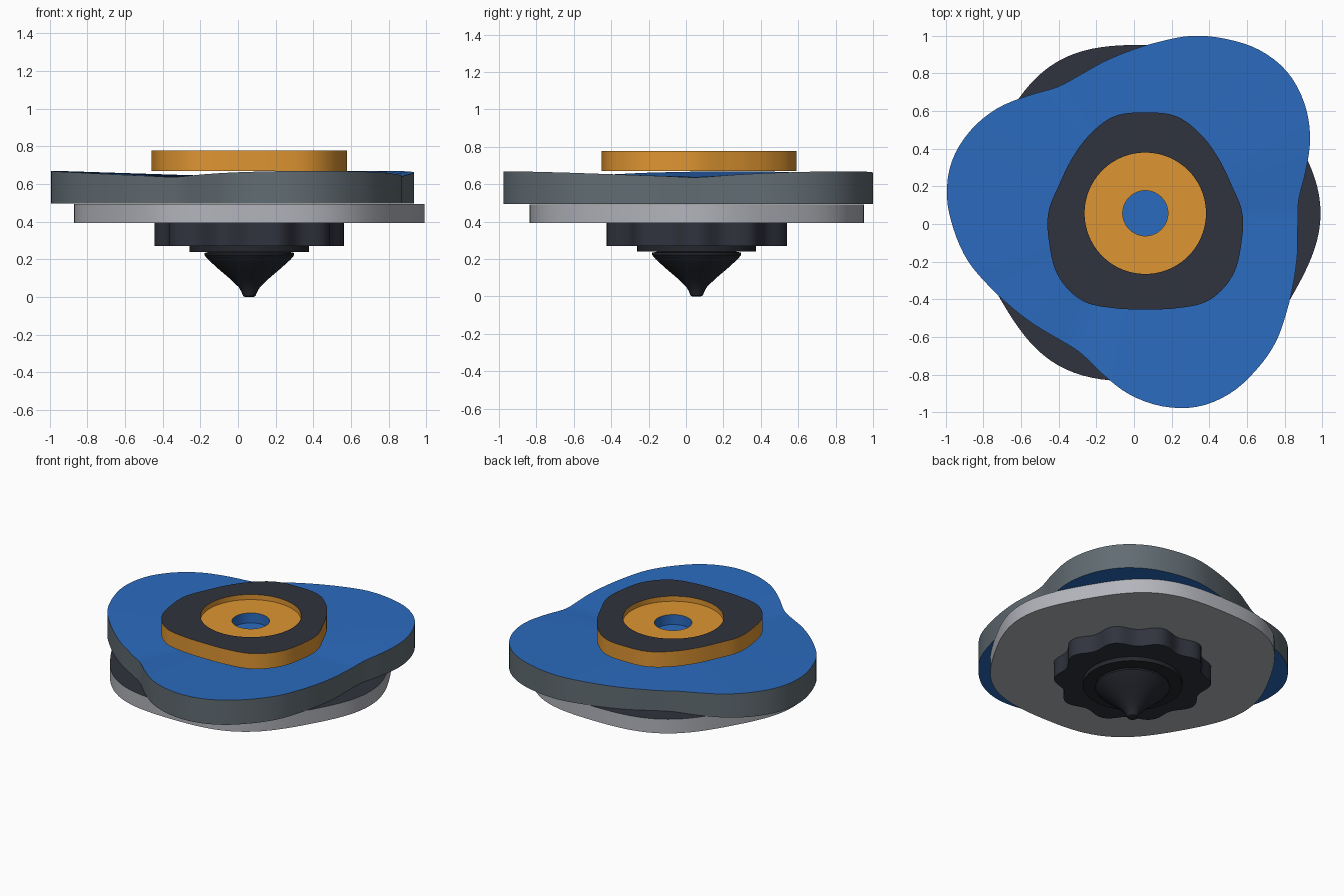
import bpy, bmesh, math

if "Cube" in bpy.data.objects:
    bpy.data.objects.remove(bpy.data.objects["Cube"])

CX, CY = 0.06, 0.057      # spin axis


def material(name, rgb):
    m = bpy.data.materials.new(name)
    m.diffuse_color = (*rgb, 1)
    m.use_nodes = True
    m.node_tree.nodes["Principled BSDF"].inputs["Base Color"].default_value = m.diffuse_color
    return m


BLUE = material("blue", (0.024, 0.147, 0.52))
SLATE = material("slate", (0.12, 0.15, 0.17))
ORANGE = material("orange", (0.73, 0.30, 0.032))
DARK = material("dark", (0.03, 0.033, 0.048))
STEEL = material("steel", (0.45, 0.46, 0.50))
BLACK = material("black", (0.018, 0.02, 0.027))


def periodic(samples, start, period):
    """Smooth closed curve of radius against angle (degrees)."""
    n = len(samples)

    def f(deg):
        u = ((deg - start) % period) / period * n
        i, t = int(u) % n, u - int(u)
        a, b, c, d = (samples[(i + k) % n] for k in (-1, 0, 1, 2))
        return 0.5 * (2*b + (c - a)*t + (2*a - 5*b + 4*c - d)*t*t
                      + (3*b - a - 3*c + d)*t**3)
    return f


def loft(name, rings, mats, bands, n=120):
    """Stack rings of (radius, height), numbers or functions of angle.
    bands: material of bottom cap, each band, then top cap."""
    bm = bmesh.new()
    val = lambda v, deg: v(deg) if callable(v) else v
    loops = []
    for r, z in rings:
        loop = []
        for i in range(n):
            deg = 360 * i / n
            a, rad = math.radians(deg), val(r, deg)
            loop.append(bm.verts.new((CX + rad*math.cos(a), CY + rad*math.sin(a), val(z, deg))))
        loops.append(loop)
    bm.faces.new(loops[0][::-1]).material_index = bands[0]
    for k in range(len(loops) - 1):
        lo, hi = loops[k], loops[k + 1]
        for i in range(n):
            j = (i + 1) % n
            bm.faces.new((lo[i], lo[j], hi[j], hi[i])).material_index = bands[k + 1]
    bm.faces.new(loops[-1]).material_index = bands[-1]
    me = bpy.data.meshes.new(name)
    bm.to_mesh(me)
    bm.free()
    for m in mats:
        me.materials.append(m)
    ob = bpy.data.objects.new(name, me)
    bpy.context.collection.objects.link(ob)
    bpy.ops.object.select_all(action='DESELECT')
    ob.select_set(True)
    bpy.context.view_layer.objects.active = ob
    bpy.ops.object.shade_smooth_by_angle(angle=math.radians(30))
    return ob


# Three-winged blue attack layer with a rising rim and a central bore
wing = periodic([.975, .915, .868, .835, .812, .817, .882, .965, 1.028, 1.063, 1.057, 1.02], 75, 120)
rim = lambda d: 0.637 + 0.032 * max(0.0, min(1.0, (wing(d) - 0.81) / 0.25)) ** 0.6
loft("attack_layer",
     [(wing, 0.495), (wing, rim), (0.12, 0.64), (0.12, 0.50)],
     [BLUE, SLATE], [0, 1, 0, 1, 0], 144)

# Rounded triangular centre chip: dark top, orange sides and stepped recess
chip = periodic([.535, .54, .51, .485, .482, .515, .535, .57, .572, .53, .51,
                 .53, .572, .57, .535, .515, .482, .485, .51, .54], 90, 360)
loft("centre_chip",
     [(0.12, 0.67), (chip, 0.67), (chip, 0.778), (0.322, 0.778),
      (0.322, 0.742), (0.12, 0.742), (0.12, 0.672)],
     [ORANGE, DARK, BLUE], [2, 0, 0, 1, 0, 0, 2])

# Six-lobed metal weight disk
disk = lambda d: 0.912 + 0.018 * math.cos(math.radians(6 * d))
loft("weight_disk", [(disk, 0.393), (disk, 0.493)], [STEEL, DARK], [0, 0, 1])

# Scalloped driver body and collar
grip = lambda d: 0.478 + 0.025 * math.cos(math.radians(10 * d))
loft("driver_body", [(grip, 0.27), (grip, 0.393)], [DARK], [0, 0, 0])
loft("driver_collar", [(0.318, 0.24), (0.318, 0.272)], [BLACK], [0, 0, 0], 64)

# Pointed spinning tip
loft("spinning_tip",
     [(0.022, 0), (0.033, 0.006), (0.043, 0.03), (0.056, 0.052), (0.10, 0.095),
      (0.165, 0.15), (0.22, 0.20), (0.238, 0.222), (0.238, 0.234), (0.20, 0.242)],
     [BLACK], [0] * 11, 48)
